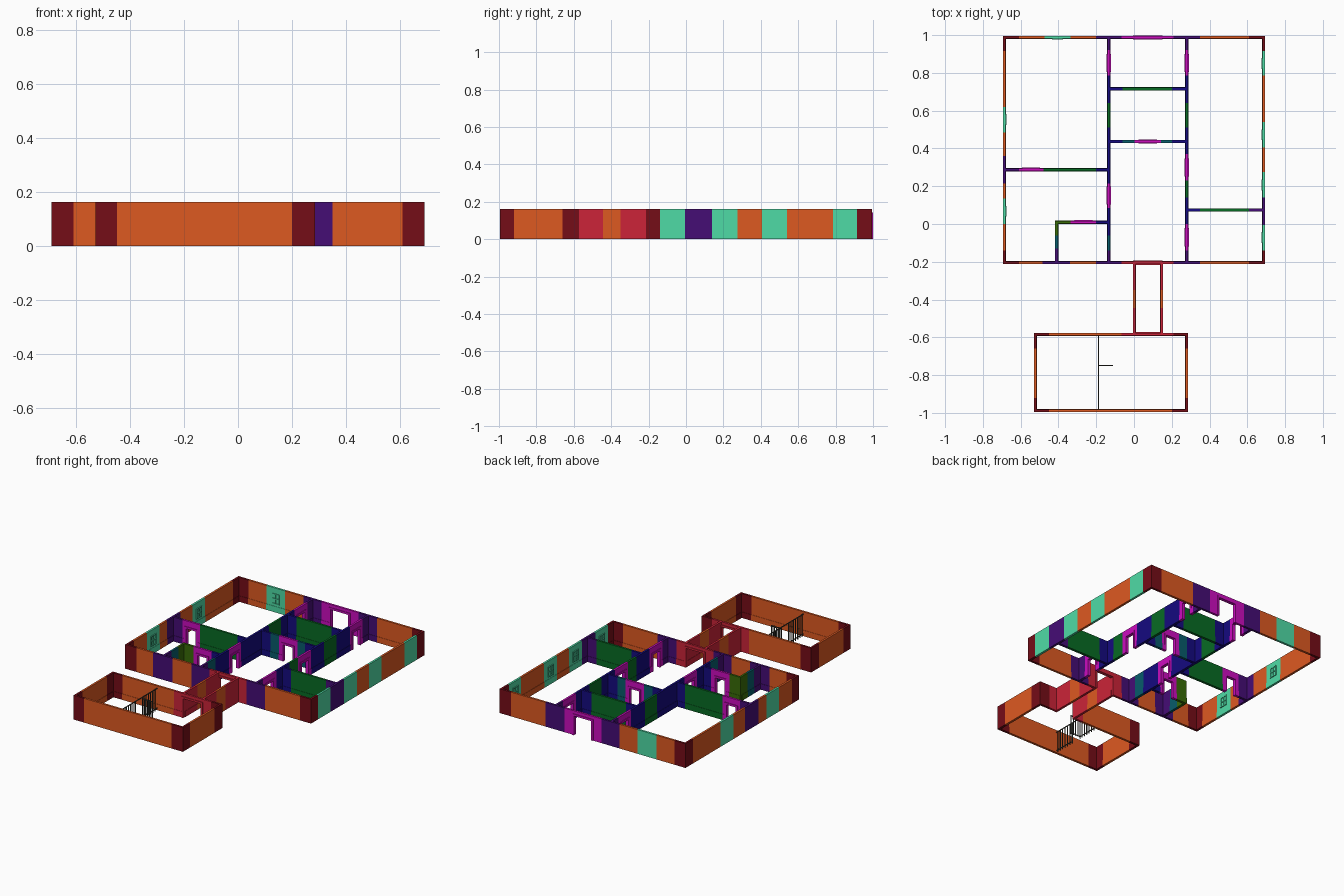
import bpy, bmesh
from mathutils import Vector

if "Cube" in bpy.data.objects:
    bpy.data.objects.remove(bpy.data.objects["Cube"])

H = 0.163      # wall height
T = 0.014      # wall thickness
SKIRT = 0.04   # skirting height


def lin(c):
    return c / 12.92 if c <= 0.04045 else ((c + 0.055) / 1.055) ** 2.4


def mat(name, r, g, b):
    m = bpy.data.materials.new(name)
    m.diffuse_color = (lin(r), lin(g), lin(b), 1)
    m.use_nodes = True
    m.node_tree.nodes["Principled BSDF"].inputs["Base Color"].default_value = m.diffuse_color
    return m


M = {
    'corner': mat('maroon', .46, .05, .09), 'plain': mat('orange', .87, .35, .13),
    'tee': mat('purple', .27, .05, .46), 'window': mat('mint', .31, .86, .65),
    'door': mat('magenta', .80, .05, .75), 'cross': mat('navy', .08, .04, .50),
    'inner': mat('green', .03, .42, .14), 'half': mat('teal', .03, .36, .42),
    'bend': mat('olive', .22, .42, .03), 'passage': mat('crimson', .80, .14, .22),
    'bars': mat('iron', .25, .25, .22),
}
NAMES = {'corner': 'corner_wall', 'plain': 'plain_wall', 'tee': 'tee_wall', 'window': 'window_wall',
         'door': 'doorway', 'wide': 'wide_doorway', 'cross': 'junction_wall', 'inner': 'partition_wall',
         'half': 'half_partition', 'bend': 'bend_partition', 'passage': 'passage_wall',
         'gate': 'passage_doorway', 'bars': 'cell_bars'}


def box(bm, axis, u0, u1, v0, v1, z0, z1):
    """Box running along an axis: u along it, v across it."""
    vs = bmesh.ops.create_cube(bm, size=1)['verts']
    for v in vs:
        u = u0 if v.co.x < 0 else u1
        w = v0 if v.co.y < 0 else v1
        z = z0 if v.co.z < 0 else z1
        v.co = Vector((u, w, z)) if axis == 'x' else Vector((w, u, z))


def finish(bm, kind):
    bmesh.ops.recalc_face_normals(bm, faces=bm.faces)
    me = bpy.data.meshes.new(NAMES[kind])
    bm.to_mesh(me)
    bm.free()
    me.materials.append(M[{'wide': 'door', 'gate': 'passage'}.get(kind, kind)])
    bpy.context.collection.objects.link(bpy.data.objects.new(NAMES[kind], me))


def solid(bm, axis, a, b, p, z0, z1, sides):
    box(bm, axis, a, b, p - T / 2, p + T / 2, z0, z1)
    if z0 == 0:  # skirting on the room sides
        for s in sides:
            e = p + s * T / 2
            box(bm, axis, a, b, min(e, e + s * .002), max(e, e + s * .002), 0, SKIRT)


def segment(axis, p, a, b, kind, sides):
    bm = bmesh.new()
    if kind in ('door', 'wide', 'gate'):
        w, h = (.07, .112) if kind == 'door' else (.13, .13)
        c = (a + b) / 2
        l, r = c - w / 2, c + w / 2
        solid(bm, axis, a, l, p, 0, H, sides)
        solid(bm, axis, r, b, p, 0, H, sides)
        solid(bm, axis, l, r, p, h, H, sides)
        # raised trim round the opening
        v0, v1, k = p - T / 2 - .004, p + T / 2 + .004, .013
        box(bm, axis, l - k, l, v0, v1, 0, h)
        box(bm, axis, r, r + k, v0, v1, 0, h)
        box(bm, axis, l - k, r + k, v0, v1, h, h + k)
    else:
        solid(bm, axis, a, b, p, 0, H, sides)
        if kind == 'window':
            # small barred frame on the room side
            c, s = (a + b) / 2, sides[0]
            e = p + s * T / 2
            v0, v1 = min(e, e + s * .005), max(e, e + s * .005)
            for u in (-.026, 0, .026):
                box(bm, axis, c + u - .003, c + u + .003, v0, v1, .055, .125)
            for z in (.055, .088, .119):
                box(bm, axis, c - .029, c + .029, v0, v1, z, z + .006)
    finish(bm, kind)


def wall(axis, p, start, parts, sides=(-1, 1)):
    a = start
    for b, kind in parts:
        segment(axis, p, a, b, kind, sides)
        a = b


X, N, S = .686, .988, -.205   # main block wall centres
L, R = -.134, .279            # long partitions
h = T / 2

# main block, north and south walls
wall('x', N, -.693, [(-.61, 'corner'), (-.475, 'plain'), (-.335, 'window'), (-.2, 'plain'), (-.065, 'tee'),
                     (.21, 'wide'), (.35, 'tee'), (.61, 'plain'), (.693, 'corner')], (-1,))
wall('x', S, -.693, [(-.61, 'corner'), (-.485, 'plain'), (-.34, 'tee'), (-.2, 'plain'), (-.065, 'tee'),
                     (.21, 'gate'), (.35, 'tee'), (.61, 'plain'), (.693, 'corner')], (1,))
# main block, west and east walls
wall('y', -X, S + h, [(-.14, 'corner'), (0, 'plain'), (.135, 'window'), (.215, 'plain'), (.36, 'tee'),
                      (.485, 'plain'), (.62, 'window'), (.915, 'plain'), (N - h, 'corner')], (1,))
wall('y', X, S + h, [(-.14, 'corner'), (-.005, 'window'), (.14, 'tee'), (.275, 'window'), (.405, 'plain'),
                     (.54, 'window'), (.785, 'plain'), (.915, 'window'), (N - h, 'corner')], (-1,))

# long partitions
wall('y', L, S + h, [(-.14, 'tee'), (-.06, 'half'), (.085, 'cross'), (.215, 'door'), (.51, 'cross'),
                     (.64, 'inner'), (.785, 'cross'), (.92, 'door'), (N - h, 'tee')])
wall('y', R, S + h, [(-.14, 'tee'), (0, 'door'), (.14, 'cross'), (.23, 'inner'), (.37, 'door'), (.51, 'cross'),
                     (.64, 'inner'), (.785, 'cross'), (.92, 'door'), (N - h, 'tee')])
# cross partitions
wall('x', .715, L + h, [(-.06, 'cross'), (.2, 'inner'), (R - h, 'cross')])
wall('x', .437, L + h, [(-.06, 'cross'), (.003, 'half'), (.142, 'door'), (.2, 'half'), (R - h, 'cross')])
wall('x', .288, -X + h, [(-.61, 'tee'), (-.48, 'door'), (-.2, 'inner'), (L - h, 'cross')])
wall('x', .074, R + h, [(.35, 'cross'), (.61, 'inner'), (X - h, 'tee')])
# small room
wall('x', .01, -.417, [(-.335, 'bend'), (-.2, 'door'), (L - h, 'cross')])
wall('y', -.41, S + h, [(-.13, 'tee'), (-.06, 'half'), (.003, 'bend')])

# passage between the blocks
A, B = -.583, -.988
for x, s in ((.001, 1), (.146, -1)):
    wall('y', x, A + h, [(-.445, 'passage'), (-.35, 'plain'), (S - h, 'passage')], (s,))

# south block
wall('x', A, -.53, [(-.45, 'corner'), (-.065, 'plain'), (.21, 'gate'), (.286, 'corner')], (-1,))
wall('x', B, -.53, [(-.45, 'corner'), (.2, 'plain'), (.286, 'corner')], (1,))
for x, s in ((-.523, 1), (.279, -1)):
    wall('y', x, B + h, [(-.92, 'corner'), (-.66, 'plain'), (A - h, 'corner')], (s,))

# cell bars with an open gate leaf
bm = bmesh.new()
cx, r = -.188, .0025
for z in (.012, .145):
    box(bm, 'y', B + h, -.825 if z < .1 else A - h, cx - r, cx + r, z, z + .005)
box(bm, 'y', -.75, A - h, cx - r, cx + r, .012, .017)
y = B + .02
while y < A - .01:
    if not -.824 < y < -.751:
        box(bm, 'y', y - r, y + r, cx - r, cx + r, 0, .15)
    y += .0235
for y in (-.825, -.75):
    box(bm, 'y', y - r, y + r, cx - r, cx + r, 0, .15)
for z in (.012, .135):
    box(bm, 'x', cx, cx + .075, -.75 - r, -.75 + r, z, z + .005)
for i in range(1, 5):
    u = cx + i * .0185
    box(bm, 'x', u - r, u + r, -.75 - r, -.75 + r, .008, .142)
finish(bm, 'bars')
